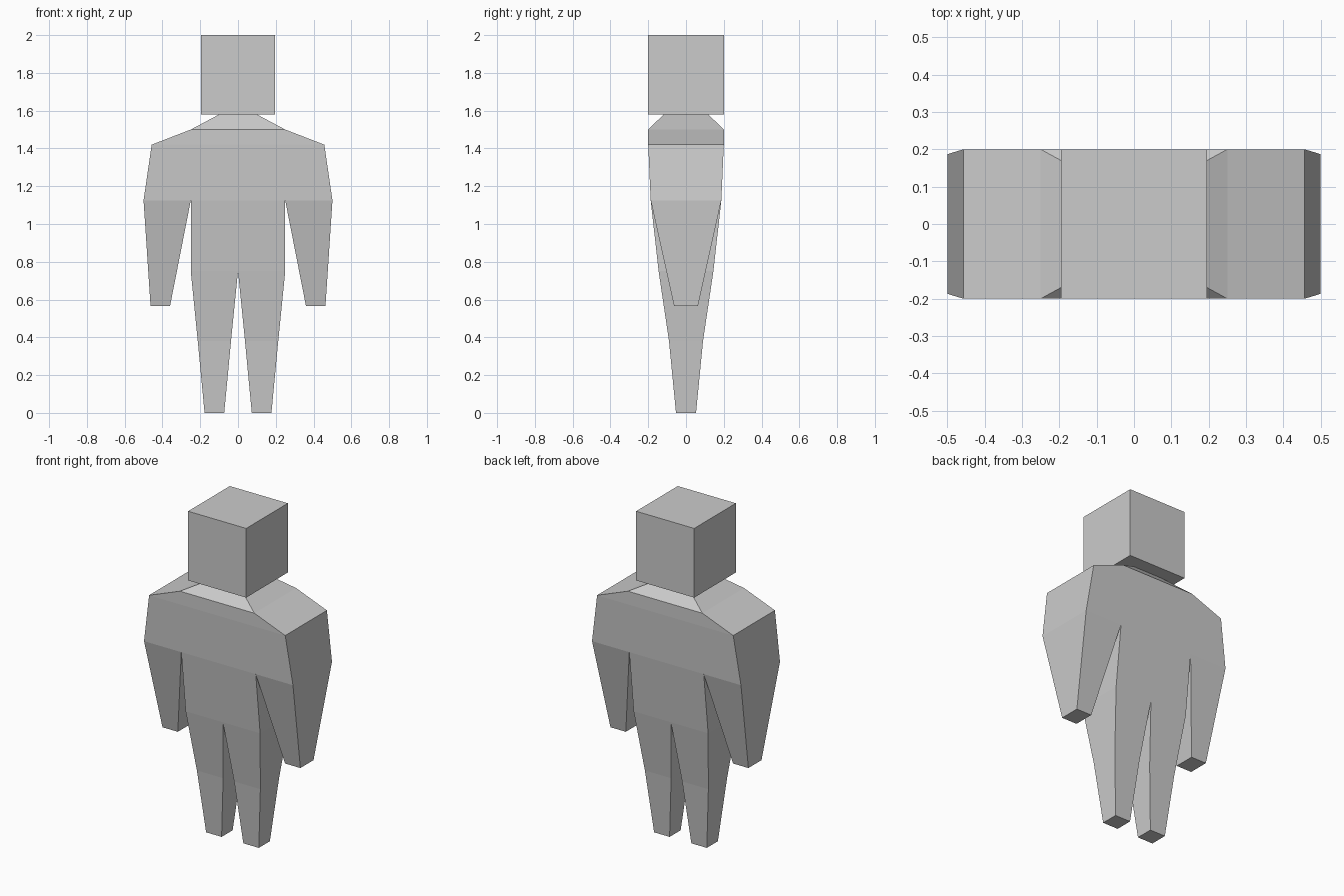
import bpy
import bmesh

cube = bpy.data.objects.get("Cube")
if cube:
    bpy.data.objects.remove(cube, do_unlink=True)

grey = bpy.data.materials.new("plain grey")
grey.use_nodes = True
color = (0.6, 0.6, 0.6, 1)
grey.diffuse_color = color
grey.node_tree.nodes["Principled BSDF"].inputs["Base Color"].default_value = color


def add_object(name, bm):
    bmesh.ops.recalc_face_normals(bm, faces=bm.faces)
    mesh = bpy.data.meshes.new(name)
    bm.to_mesh(mesh)
    bm.free()
    mesh.materials.append(grey)
    obj = bpy.data.objects.new(name, mesh)
    bpy.context.collection.objects.link(obj)
    return obj


# Body levels: height -> half depth
DEPTH = {1.58: 0.118, 1.5: 0.2, 1.42: 0.2, 1.125: 0.187,
         0.75: 0.145, 0.38: 0.09, 0.0: 0.053}

# Left half of the front, as panels of (x, z) corners
PANELS = {
    "neck": [(0, 1.5), (0.25, 1.5), (0.1, 1.58), (0, 1.58)],
    "upper_chest": [(0, 1.42), (0.25, 1.42), (0.25, 1.5), (0, 1.5)],
    "chest": [(0, 1.125), (0.25, 1.125), (0.25, 1.42), (0, 1.42)],
    "shoulder_top": [(0.25, 1.42), (0.457, 1.42), (0.25, 1.5)],
    "shoulder": [(0.25, 1.125), (0.5, 1.125), (0.457, 1.42), (0.25, 1.42)],
    "belly": [(0, 0.75), (0.25, 0.75), (0.25, 1.125), (0, 1.125)],
    "thigh": [(0.037, 0.38), (0.213, 0.38), (0.25, 0.75), (0, 0.75)],
    "shin": [(0.073, 0), (0.177, 0), (0.213, 0.38), (0.037, 0.38)],
    "arm": [(0.36, 0.565), (0.463, 0.565), (0.5, 1.125), (0.25, 1.125)],
}
HAND_DEPTH = 0.063

bm = bmesh.new()
front, back = {}, {}
for corners in PANELS.values():
    for x, z in corners:
        if (x, z) not in front:
            y = DEPTH.get(z, HAND_DEPTH)
            front[x, z] = bm.verts.new((x, -y, z))
            back[x, z] = bm.verts.new((x, y, z))
    bm.faces.new([front[c] for c in corners])
    bm.faces.new([back[c] for c in reversed(corners)])

# Close the sides along every open edge away from the centre line
edges = [(a, b) for c in PANELS.values() for a, b in zip(c, c[1:] + c[:1])]
for a, b in edges:
    if (b, a) not in edges and (a[0] or b[0]):
        bm.faces.new([front[b], front[a], back[a], back[b]])

body = add_object("body", bm)
mirror = body.modifiers.new("mirror", "MIRROR")
mirror.use_clip = True

# Head
bm = bmesh.new()
bmesh.ops.create_cube(bm, size=1)
bmesh.ops.scale(bm, vec=(0.39, 0.4, 0.42), verts=bm.verts)
bmesh.ops.translate(bm, vec=(0, 0, 1.79), verts=bm.verts)
add_object("head", bm)
